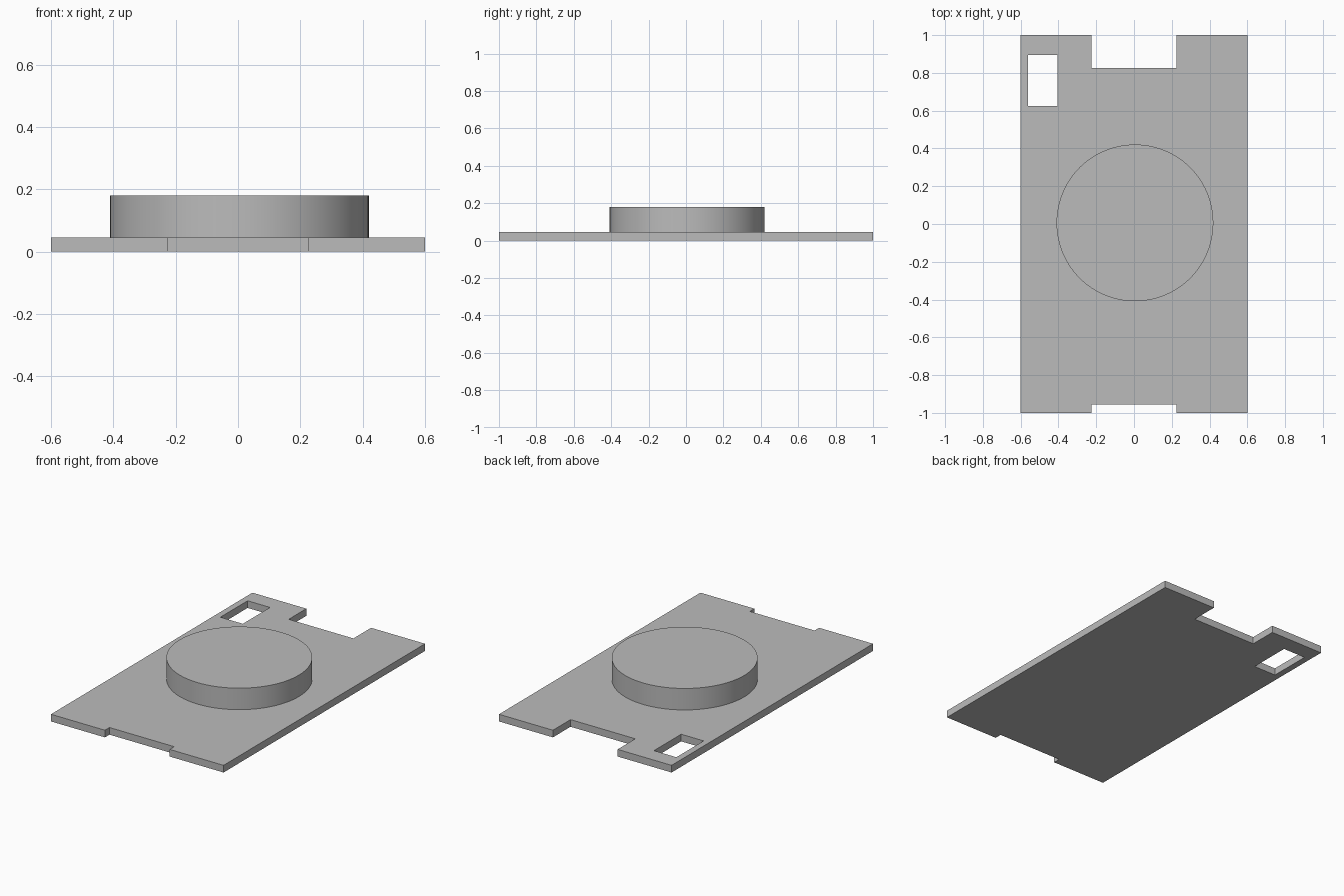
import bpy, bmesh

if "Cube" in bpy.data.objects:
    bpy.data.objects.remove(bpy.data.objects["Cube"])

PLATE_H, TOP = 0.045, 0.18

grey = bpy.data.materials.new("light grey")
grey.diffuse_color = (0.5, 0.5, 0.5, 1)
grey.use_nodes = True
grey.node_tree.nodes["Principled BSDF"].inputs["Base Color"].default_value = grey.diffuse_color


def extruded_plate(name, loops, height):
    """Solid plate from an outer outline and inner hole outlines."""
    bm = bmesh.new()
    for pts in loops:
        vs = [bm.verts.new((x, y, 0)) for x, y in pts]
        for a, b in zip(vs, vs[1:] + vs[:1]):
            bm.edges.new((a, b))
    bmesh.ops.triangle_fill(bm, edges=bm.edges[:], use_beauty=True)
    bmesh.ops.dissolve_limit(bm, angle_limit=0.01, verts=bm.verts[:], edges=bm.edges[:])
    ext = bmesh.ops.extrude_face_region(bm, geom=bm.faces[:], use_keep_orig=True)
    top = [g for g in ext["geom"] if isinstance(g, bmesh.types.BMVert)]
    bmesh.ops.translate(bm, verts=top, vec=(0, 0, height))
    bmesh.ops.recalc_face_normals(bm, faces=bm.faces[:])
    me = bpy.data.meshes.new(name)
    bm.to_mesh(me)
    bm.free()
    ob = bpy.data.objects.new(name, me)
    bpy.context.collection.objects.link(ob)
    me.materials.append(grey)
    return ob


# Base plate: notch in the front and back edges, rectangular slot at back left
right = [(0.225, -0.955), (0.225, -1), (0.6, -1), (0.6, 1), (0.225, 1), (0.225, 0.825)]
outline = right + [(-x, y) for x, y in reversed(right)]
slot = [(-0.56, 0.625), (-0.404, 0.625), (-0.404, 0.895), (-0.56, 0.895)]
extruded_plate("base_plate", [outline, slot], PLATE_H)

# Raised round disc
bpy.ops.mesh.primitive_cylinder_add(vertices=96, radius=0.415, depth=TOP - PLATE_H,
                                    location=(0.005, 0.006, (TOP + PLATE_H) / 2))
disc = bpy.context.object
disc.name = "round_disc"
disc.data.materials.append(grey)
bpy.ops.object.shade_smooth_by_angle()
